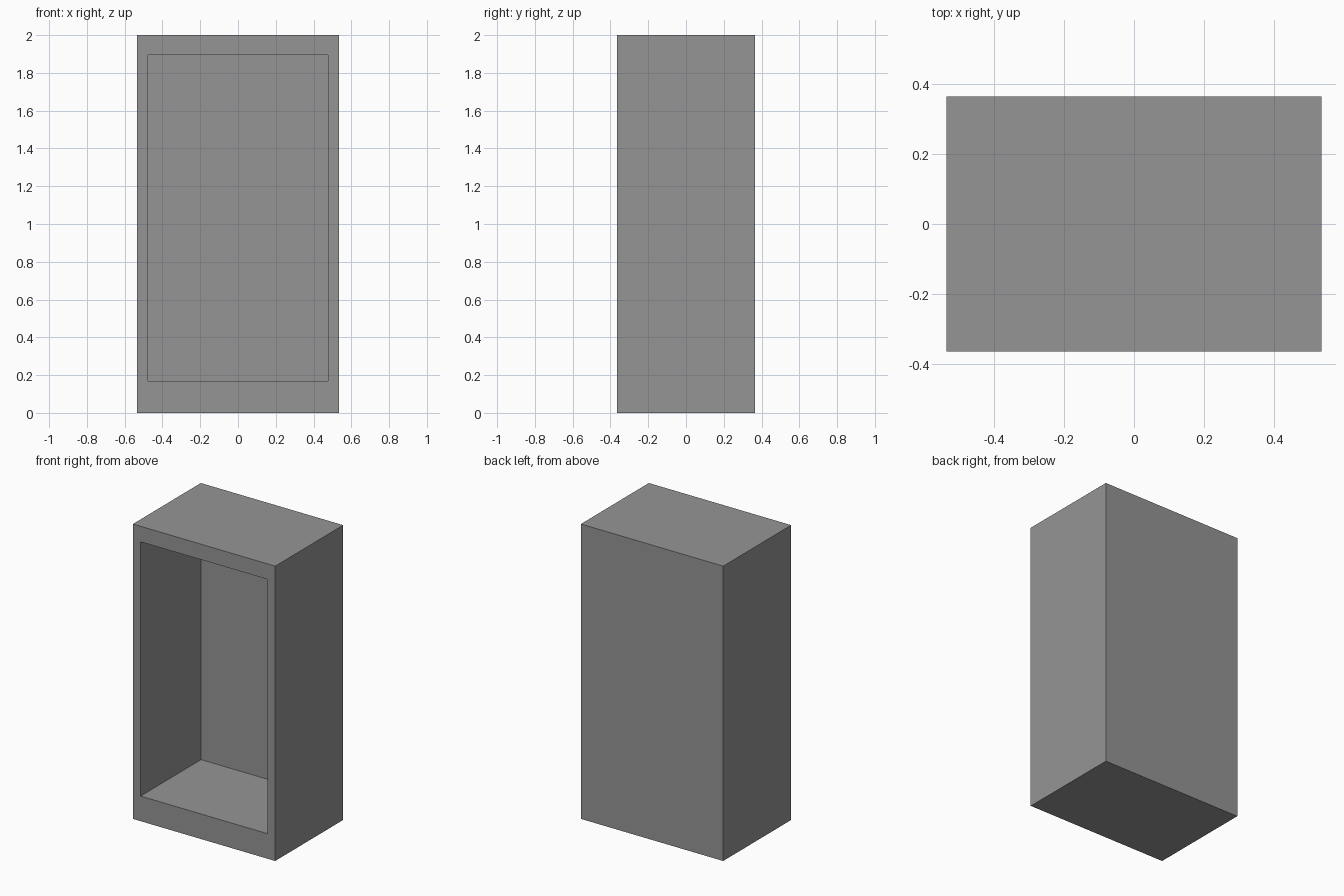
import bpy
import bmesh
from mathutils import Vector

WIDTH, DEPTH, HEIGHT = 1.068, 0.728, 2.0
SIDE_WALL, BACK_WALL = 0.082, 0.08
OPEN_BOTTOM, OPEN_TOP = 0.17, 1.895

cube = bpy.data.objects.get("Cube")
if cube:
    bpy.data.objects.remove(cube, do_unlink=True)

# Single grey finish
grey = bpy.data.materials.new("plain grey")
grey.use_nodes = True
colour = (0.3, 0.3, 0.3, 1)
grey.diffuse_color = colour
grey.node_tree.nodes["Principled BSDF"].inputs["Base Color"].default_value = colour

# Solid outer block standing on the ground
bm = bmesh.new()
bmesh.ops.create_cube(bm, size=1)
bmesh.ops.translate(bm, verts=bm.verts, vec=(0, 0, 0.5))
bmesh.ops.scale(bm, verts=bm.verts, vec=(WIDTH, DEPTH, HEIGHT))
bm.normal_update()

# Front frame: inset the front face and fit its opening
front = min(bm.faces, key=lambda f: f.calc_center_median().y)
bmesh.ops.inset_individual(bm, faces=[front], thickness=SIDE_WALL)
for v in front.verts:
    v.co.z = OPEN_TOP if v.co.z > HEIGHT / 2 else OPEN_BOTTOM

# Recess: push the opening in to leave the back wall
recess = bmesh.ops.extrude_discrete_faces(bm, faces=[front])["faces"][0]
bmesh.ops.translate(bm, verts=recess.verts, vec=Vector((0, DEPTH - BACK_WALL, 0)))
bmesh.ops.recalc_face_normals(bm, faces=bm.faces)

mesh = bpy.data.meshes.new("open_cabinet")
bm.to_mesh(mesh)
bm.free()
mesh.materials.append(grey)
cabinet = bpy.data.objects.new("open_cabinet", mesh)
bpy.context.collection.objects.link(cabinet)
